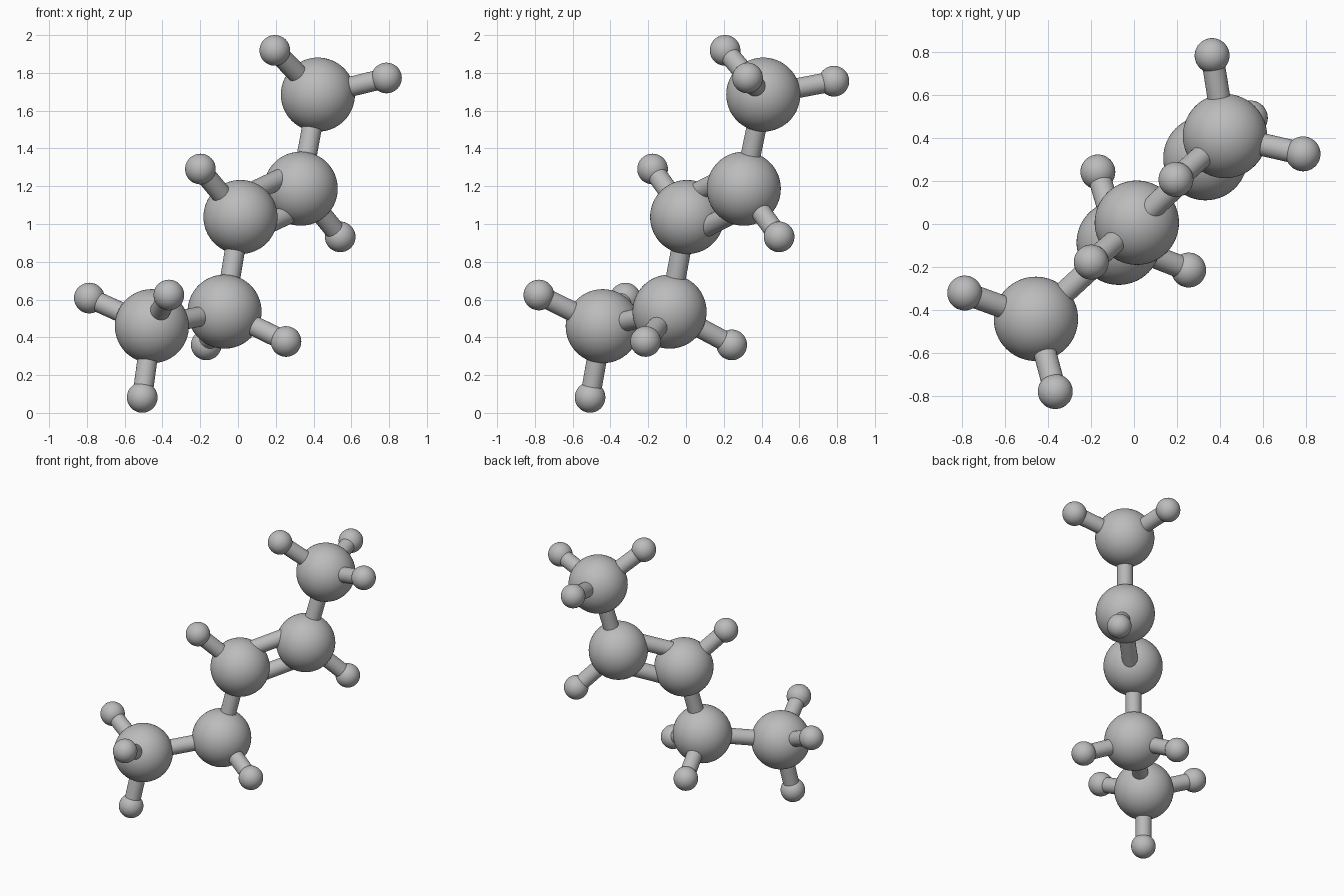
import bpy
import math
from mathutils import Vector

cube = bpy.data.objects.get("Cube")
if cube:
    bpy.data.objects.remove(cube, do_unlink=True)

LARGE_R, SMALL_R, ROD_R = 0.196, 0.081, 0.053
DOUBLE_OFFSET = 0.098

# One plain grey for everything
grey = bpy.data.materials.new("plain_grey")
grey.use_nodes = True
grey.diffuse_color = (0.5, 0.5, 0.5, 1)
grey.node_tree.nodes["Principled BSDF"].inputs["Base Color"].default_value = (0.5, 0.5, 0.5, 1)


def finish(name):
    obj = bpy.context.object
    obj.name = name
    obj.data.materials.append(grey)
    bpy.ops.object.shade_smooth_by_angle(angle=math.radians(35))
    return obj


def ball(name, centre, radius):
    bpy.ops.mesh.primitive_uv_sphere_add(segments=64, ring_count=32, radius=radius, location=centre)
    return finish(name)


def rod(name, start, end):
    axis = end - start
    bpy.ops.mesh.primitive_cylinder_add(vertices=32, radius=ROD_R, depth=axis.length,
                                        location=(start + end) / 2)
    bpy.context.object.rotation_euler = axis.to_track_quat('Z', 'Y').to_euler()
    return finish(name)


# Chain of large balls, each with the small balls attached to it
chain = [
    ((-0.456, -0.441, 0.459), [(-0.787, -0.321, 0.608), (-0.366, -0.779, 0.624), (-0.507, -0.508, 0.082)]),
    ((-0.071, -0.087, 0.536), [(0.254, -0.214, 0.378), (-0.168, 0.242, 0.360)]),
    ((0.013, 0.006, 1.037), [(-0.199, -0.177, 1.291)]),
    ((0.332, 0.306, 1.187), [(0.541, 0.493, 0.932)]),
    ((0.423, 0.409, 1.685), [(0.195, 0.207, 1.919), (0.786, 0.326, 1.773), (0.363, 0.783, 1.756)]),
]

centres = [Vector(c) for c, _ in chain]
for i, (centre, (_, small)) in enumerate(zip(centres, chain), 1):
    ball(f"large_ball_{i}", centre, LARGE_R)
    for j, point in enumerate(small, 1):
        ball(f"small_ball_{i}_{j}", point, SMALL_R)
        rod(f"side_rod_{i}_{j}", centre, Vector(point))

# Rods along the chain; the third link is a parallel pair
for i, (a, b) in enumerate(zip(centres, centres[1:]), 1):
    if i == 3:
        along = (b - a).normalized()
        up = Vector((0, 0, 1))
        shift = (up - along * up.dot(along)).normalized() * DOUBLE_OFFSET
        rod("upper_double_rod", a + shift, b + shift)
        rod("lower_double_rod", a - shift, b - shift)
    else:
        rod(f"chain_rod_{i}", a, b)
